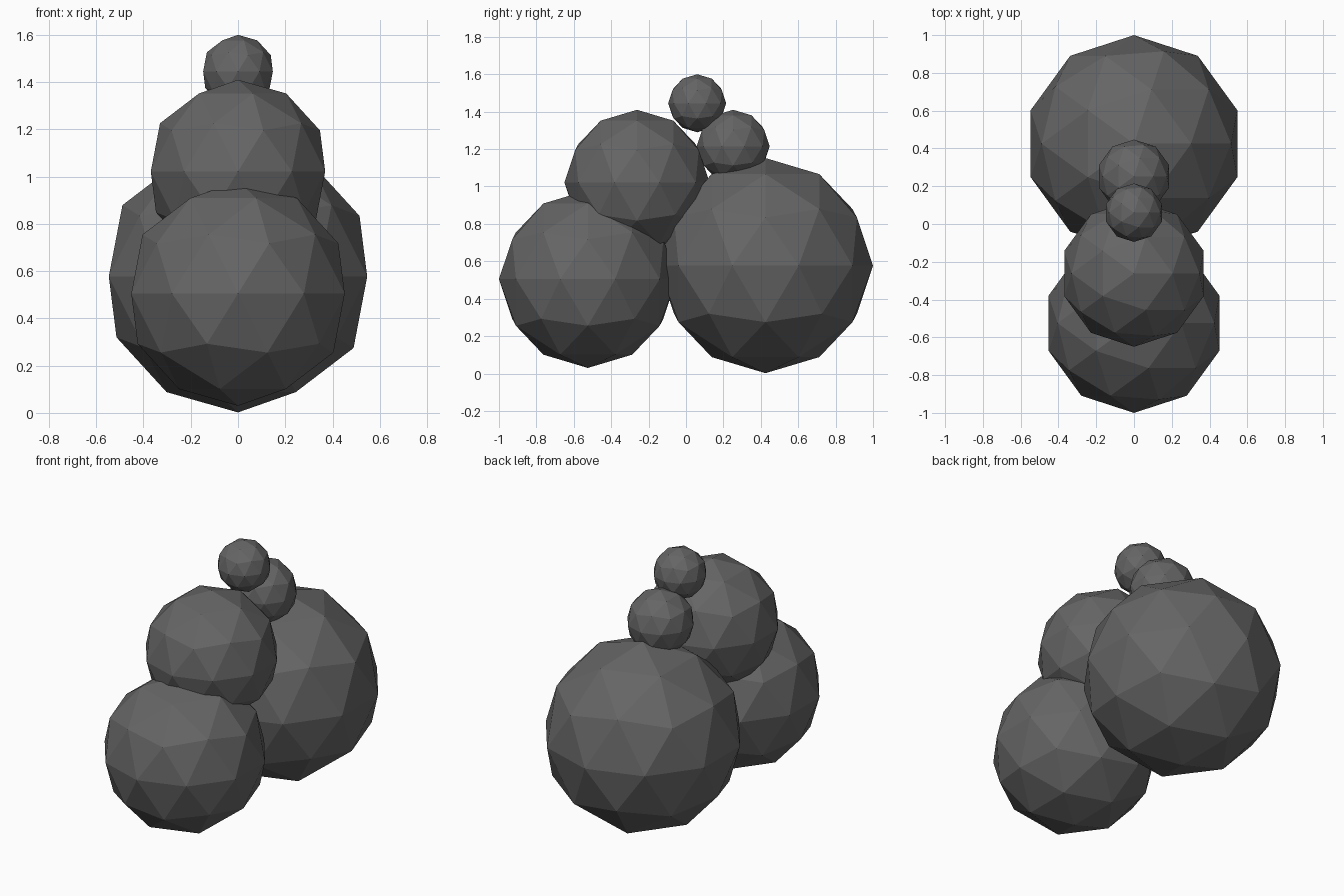
import bpy

if "Cube" in bpy.data.objects:
    bpy.data.objects.remove(bpy.data.objects["Cube"])

# One dark grey for the whole pile
grey = bpy.data.materials.new("dark_grey")
grey.diffuse_color = (0.13, 0.13, 0.13, 1.0)
grey.use_nodes = True
grey.node_tree.nodes["Principled BSDF"].inputs["Base Color"].default_value = grey.diffuse_color


def boulder(name, y, z, radius):
    """Flat-faced, 80-sided ball on the centre line."""
    bpy.ops.mesh.primitive_ico_sphere_add(
        subdivisions=2, radius=radius, location=(0, y, z))
    obj = bpy.context.object
    obj.name = name
    obj.data.materials.append(grey)
    bpy.ops.object.shade_flat()


# Two large boulders on the ground
boulder("back_boulder", 0.425, 0.577, 0.575)
boulder("front_boulder", -0.525, 0.505, 0.475)

# Medium boulder resting on them
boulder("middle_boulder", -0.262, 1.022, 0.388)

# Small stones stacked on top
boulder("lower_stone", 0.252, 1.215, 0.195)
boulder("top_stone", 0.06, 1.445, 0.155)
